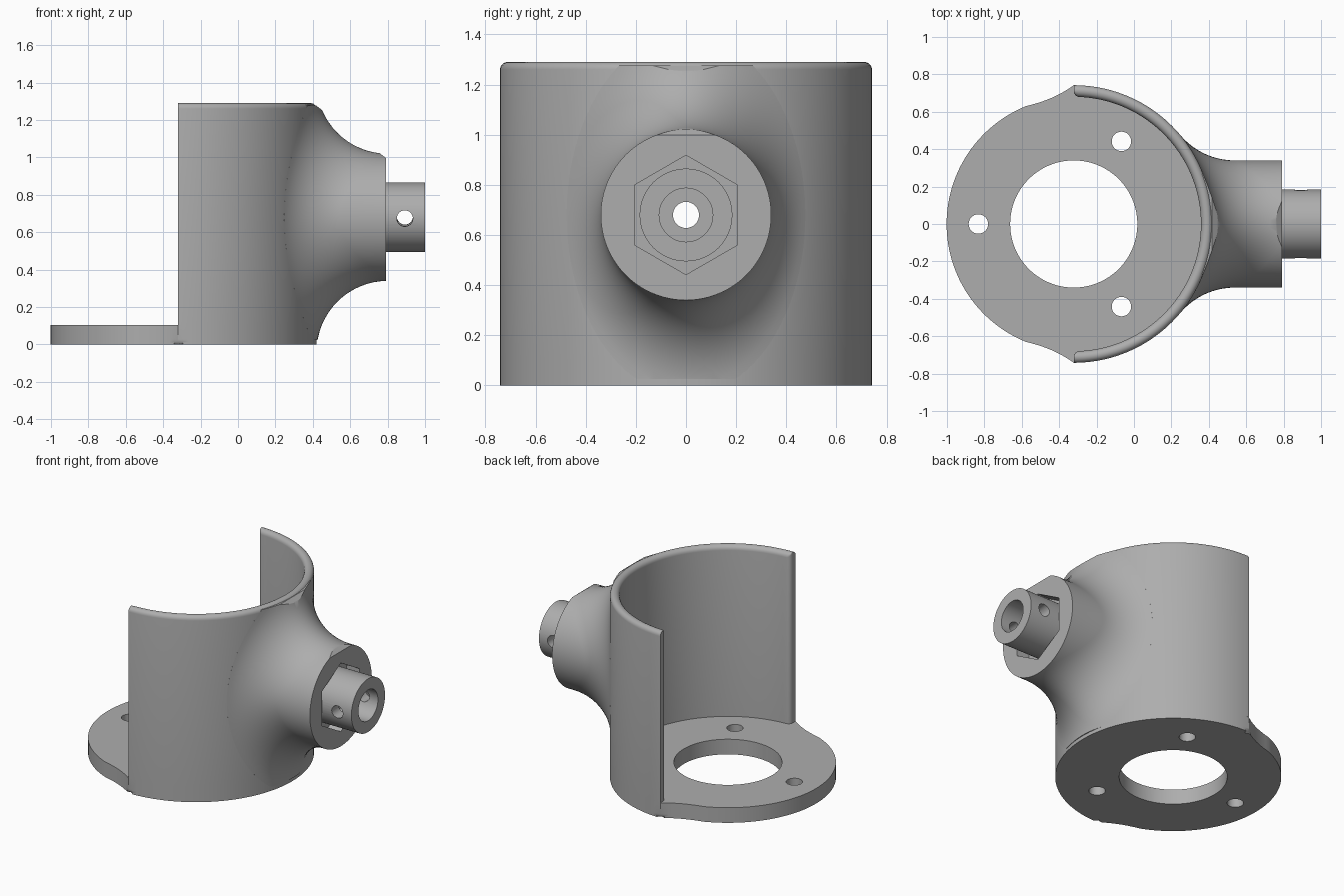
import bpy, bmesh
from math import sin, cos, pi, sqrt, radians, atan2
from mathutils import Vector, Matrix

if "Cube" in bpy.data.objects:
    bpy.data.objects.remove(bpy.data.objects["Cube"])

CX = -0.322                 # axis of the round holder
R_OUT, R_IN = 0.742, 0.68   # wall radii
TOP, FLOOR = 1.29, 0.105    # wall top and plate thickness
ZB, R_BOSS, X_END = 0.68, 0.34, 0.79   # side boss
FIL = 0.38                  # boss blend radius
POCKET = 0.69               # floor of the hexagon pocket

grey = bpy.data.materials.new("plain grey")
grey.use_nodes = True
grey.diffuse_color = (0.42, 0.42, 0.42, 1)
grey.node_tree.nodes["Principled BSDF"].inputs["Base Color"].default_value = (0.42, 0.42, 0.42, 1)


def add_object(name, bm):
    bmesh.ops.recalc_face_normals(bm, faces=bm.faces)
    mesh = bpy.data.meshes.new(name)
    bm.to_mesh(mesh)
    bm.free()
    mesh.materials.append(grey)
    ob = bpy.data.objects.new(name, mesh)
    bpy.context.collection.objects.link(ob)
    return ob


def loft(rings):
    """Skin closed rings of points and cap both ends."""
    bm = bmesh.new()
    rows = [[bm.verts.new(p) for p in ring] for ring in rings]
    n = len(rows[0])
    for a, b in zip(rows, rows[1:]):
        for i in range(n):
            j = (i + 1) % n
            bm.faces.new((a[i], a[j], b[j], b[i]))
    bm.faces.new(rows[0])
    bm.faces.new(rows[-1])
    return bm


def cylinder(radius, start, end, sides=64, turn=0.0):
    """Closed cylinder between two points."""
    start, end = Vector(start), Vector(end)
    axis = end - start
    bm = bmesh.new()
    place = (Matrix.Translation((start + end) / 2)
             @ axis.to_track_quat('Z', 'Y').to_matrix().to_4x4()
             @ Matrix.Rotation(turn, 4, 'Z'))
    bmesh.ops.create_cone(bm, cap_ends=True, segments=sides, radius1=radius,
                          radius2=radius, depth=axis.length, matrix=place)
    return bm


def cut(ob, *cutters):
    for bm in cutters:
        tool = add_object("cutter", bm)
        tool.hide_render = True
        mod = ob.modifiers.new("cut", 'BOOLEAN')
        mod.operation, mod.solver, mod.object = 'DIFFERENCE', 'EXACT', tool
        bpy.context.view_layer.objects.active = ob
        bpy.ops.object.modifier_apply(modifier=mod.name)
        bpy.data.objects.remove(tool)


def finish(ob):
    bpy.ops.object.select_all(action='DESELECT')
    ob.select_set(True)
    bpy.context.view_layer.objects.active = ob
    bpy.ops.object.shade_smooth_by_angle(angle=radians(30))


def axial_hole():
    return cylinder(0.052, (0, 0, ZB), (1.2, 0, ZB), 32)


# Base plate: half disc under the wall, smaller disc at the open side
SEG = 80
outline = [(R_OUT * cos(a), R_OUT * sin(a))
           for a in [-pi / 2 + pi * i / SEG for i in range(SEG + 1)]]
a0 = radians(112)
tip, ctrl = Vector((0, R_OUT)), Vector((-0.105, 0.665))
root = Vector((R_IN * cos(a0), R_IN * sin(a0)))
blend = [tip * (1 - t) ** 2 + ctrl * 2 * t * (1 - t) + root * t * t
         for t in [i / 10 for i in range(1, 11)]]
outline += [tuple(p) for p in blend]
outline += [(R_IN * cos(a), R_IN * sin(a))
            for a in [a0 + (2 * pi - 2 * a0) * i / 56 for i in range(1, 56)]]
outline += [(p.x, -p.y) for p in reversed(blend)]
bm = loft([[(CX + x, y, z) for x, y in outline] for z in (0, FLOOR)])
rim = [e for e in bm.edges if all(v.co.z < 0.001 for v in e.verts)]
bmesh.ops.bevel(bm, geom=rim, offset=0.028, segments=4, profile=0.5,
                affect='EDGES', clamp_overlap=False)
plate = add_object("base_plate", bm)
holes = [cylinder(R_BOSS, (CX, 0, -0.1), (CX, 0, 0.3), 96)]
for k in range(3):
    a = pi / 3 + k * 2 * pi / 3
    x, y = CX + 0.51 * cos(a), 0.51 * sin(a)
    holes.append(cylinder(0.052, (x, y, -0.1), (x, y, 0.3), 32))
cut(plate, *holes)
finish(plate)


# Half-round wall: rounded rim, inner upright edges rounded at both ends
def wall_section(angle):
    s = min((pi / 2 - abs(angle)) * R_IN, 0.03)
    inner = R_IN + 0.03 - sqrt(max(0.03 ** 2 - (0.03 - s) ** 2, 0))
    q = max(R_OUT - inner - 0.03, 0.001)
    pts = [(R_OUT, FLOOR)]
    for i in range(6):
        t = pi / 2 * i / 5
        pts.append((R_OUT - 0.03 + 0.03 * cos(t), TOP - 0.03 + 0.03 * sin(t)))
    for i in range(6):
        t = pi / 2 * i / 5
        pts.append((inner + q - q * sin(t), TOP - q + q * cos(t)))
    pts.append((inner, FLOOR))
    return [(CX + r * cos(angle), r * sin(angle), z) for r, z in pts]


ends = [pi / 2 - s / R_IN for s in (0.002, 0.007, 0.014, 0.022)]
angles = sorted([-pi / 2 + pi * i / SEG for i in range(SEG + 1)] + ends + [-a for a in ends])
wall = add_object("half_wall", loft([wall_section(a) for a in angles]))
cut(wall, axial_hole())
finish(wall)

# Side boss: round end flowing into the wall with a rolling-ball blend
N, STEPS = 96, 16
rings = [[] for _ in range(STEPS + 3)]
for k in range(N):
    a = 2 * pi * k / N
    out = Vector((0, cos(a), sin(a)))
    ball = out * (R_BOSS + FIL)
    ball.x = sqrt((R_OUT + FIL) ** 2 - ball.y ** 2)
    to_boss = -out
    to_wall = -Vector((ball.x, ball.y, 0)).normalized()
    shift = Vector((CX, 0, ZB))
    rings[0].append(out * R_BOSS + Vector((X_END, 0, ZB)))
    for i in range(STEPS + 1):
        p = ball + to_boss.slerp(to_wall, i / STEPS) * FIL
        p += shift
        p.x = min(p.x, X_END - 0.0005 * (i + 1))
        rings[i + 1].append(p)
    back = rings[-2][-1].copy()
    back.x = CX + 0.3
    rings[-1].append(back)
bm = loft(rings)
# trim the boss to the height of the wall
for point, normal in (((0, 0, 1.277), (0, 0, 1)), ((0.43, 0, 1.268), (0.6, 0, 0.8)),
                      ((0, 0, 0.025), (0, 0, -1))):
    cutting = bmesh.ops.bisect_plane(bm, geom=bm.verts[:] + bm.edges[:] + bm.faces[:],
                                     plane_co=point, plane_no=normal, clear_outer=True)
    edges = [g for g in cutting["geom_cut"] if isinstance(g, bmesh.types.BMEdge)]
    bmesh.ops.holes_fill(bm, edges=edges, sides=0)
boss = add_object("side_boss", bm)
hexagon = loft([[(x, 0.238 * sin(pi / 3 * i), ZB + 0.238 * cos(pi / 3 * i)) for i in range(6)]
                for x in (POCKET, 1.0)])
cut(boss, cylinder(0.705, (CX, 0, -0.5), (CX, 0, 2), 160), hexagon, axial_hole())
finish(boss)

# Hollow spigot with a cross hole for a pin
spigot = add_object("spigot", cylinder(0.185, (POCKET, 0, ZB), (1.0, 0, ZB), 64))
cut(spigot, cylinder(0.107, (0.76, 0, ZB), (1.2, 0, ZB), 48), axial_hole(),
    cylinder(0.043, (0.892, -0.4, 0.668), (0.892, 0.4, 0.69), 32))
finish(spigot)
